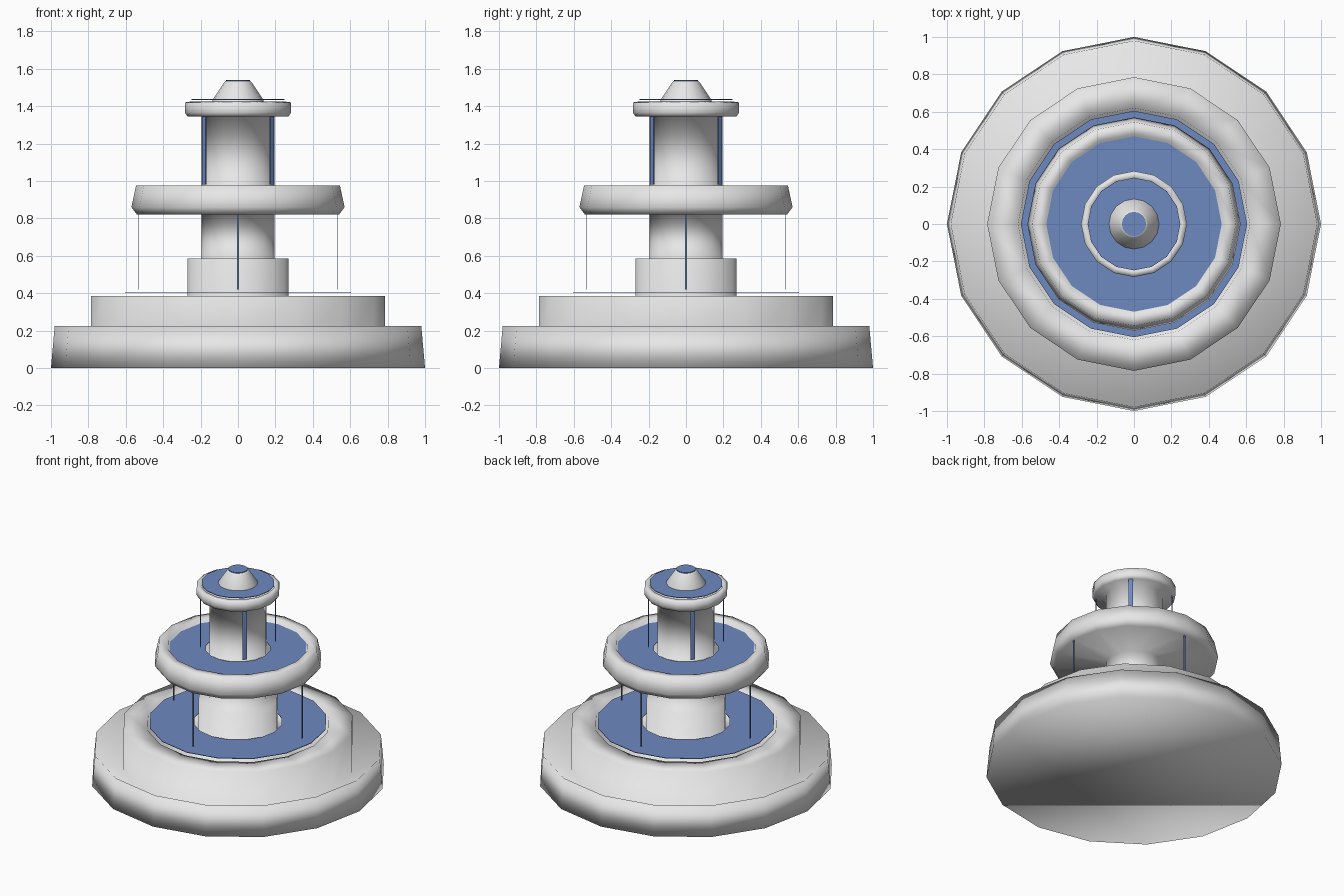
import bpy, bmesh, math
from mathutils import Matrix

if "Cube" in bpy.data.objects:
    bpy.data.objects.remove(bpy.data.objects["Cube"])

N = 16


def material(name, rgb):
    m = bpy.data.materials.new(name)
    m.diffuse_color = (*rgb, 1)
    m.use_nodes = True
    m.node_tree.nodes["Principled BSDF"].inputs["Base Color"].default_value = m.diffuse_color
    return m


STONE = material("pale stone", (0.8, 0.8, 0.8))
WATER = material("blue water", (0.155, 0.25, 0.53))


def finish(name, bm, mat, smooth):
    me = bpy.data.meshes.new(name)
    bmesh.ops.recalc_face_normals(bm, faces=bm.faces[:])
    for f in bm.faces:
        f.smooth = smooth
    bm.to_mesh(me)
    bm.free()
    me.materials.append(mat)
    ob = bpy.data.objects.new(name, me)
    bpy.context.collection.objects.link(ob)
    return ob


def lathe(name, profile, mat, smooth=True, closed=False):
    """Revolve (radius, height) points; open profiles get capped ends."""
    bm = bmesh.new()
    rings = [[bm.verts.new((r * math.cos(2 * math.pi * i / N),
                            r * math.sin(2 * math.pi * i / N), z))
              for i in range(N)] for r, z in profile]
    pairs = list(zip(rings, rings[1:]))
    if closed:
        pairs.append((rings[-1], rings[0]))
    else:
        bm.faces.new(rings[0])
        bm.faces.new(rings[-1])
    for a, b in pairs:
        for i in range(N):
            j = (i + 1) % N
            bm.faces.new((a[i], a[j], b[j], b[i]))
    return finish(name, bm, mat, smooth)


def water_ring(name, inner, outer, z):
    t = 0.004
    lathe(name, [(inner, z - t), (outer, z - t), (outer, z), (inner, z)],
          WATER, False, True)


def streams(name, radius, width, z0, z1, turn):
    bm = bmesh.new()
    for k in range(4):
        m = (Matrix.Rotation(turn + k * math.pi / 2, 4, 'Z')
             @ Matrix.Translation((radius, 0, (z0 + z1) / 2))
             @ Matrix.Diagonal((0.004, width, z1 - z0, 1)))
        bmesh.ops.create_cube(bm, size=1, matrix=m)
    finish(name, bm, WATER, False)


# Stone body: stepped base, basin, pedestal, middle bowl, column, top bowl, cap
body = lathe("fountain_body", [
    (1.0, 0), (0.98, 0.225), (0.785, 0.095), (0.785, 0.385), (0.62, 0.385),
    (0.59, 0.25), (0.27, 0.25), (0.27, 0.585), (0.195, 0.585), (0.195, 0.825),
    (0.54, 0.82), (0.57, 0.86), (0.545, 0.975), (0.48, 0.975), (0.45, 0.90),
    (0.195, 0.90), (0.195, 1.345), (0.27, 1.345), (0.283, 1.365),
    (0.283, 1.42), (0.25, 1.425), (0.235, 1.40), (0.14, 1.40),
    (0.135, 1.435), (0.075, 1.525), (0.065, 1.535)], STONE)

# Water surfaces
water_ring("basin_water", 0.30, 0.605, 0.404)
water_ring("middle_bowl_water", 0.22, 0.47, 0.948)
water_ring("top_bowl_water", 0.13, 0.248, 1.437)
lathe("spout_water", [(0.065, 1.534), (0.065, 1.54)], WATER, False)

# Falling water strips
streams("lower_streams", 0.53, 0.012, 0.42, 0.82, 0)
streams("upper_streams", 0.257, 0.03, 0.98, 1.35, math.pi / 4)
